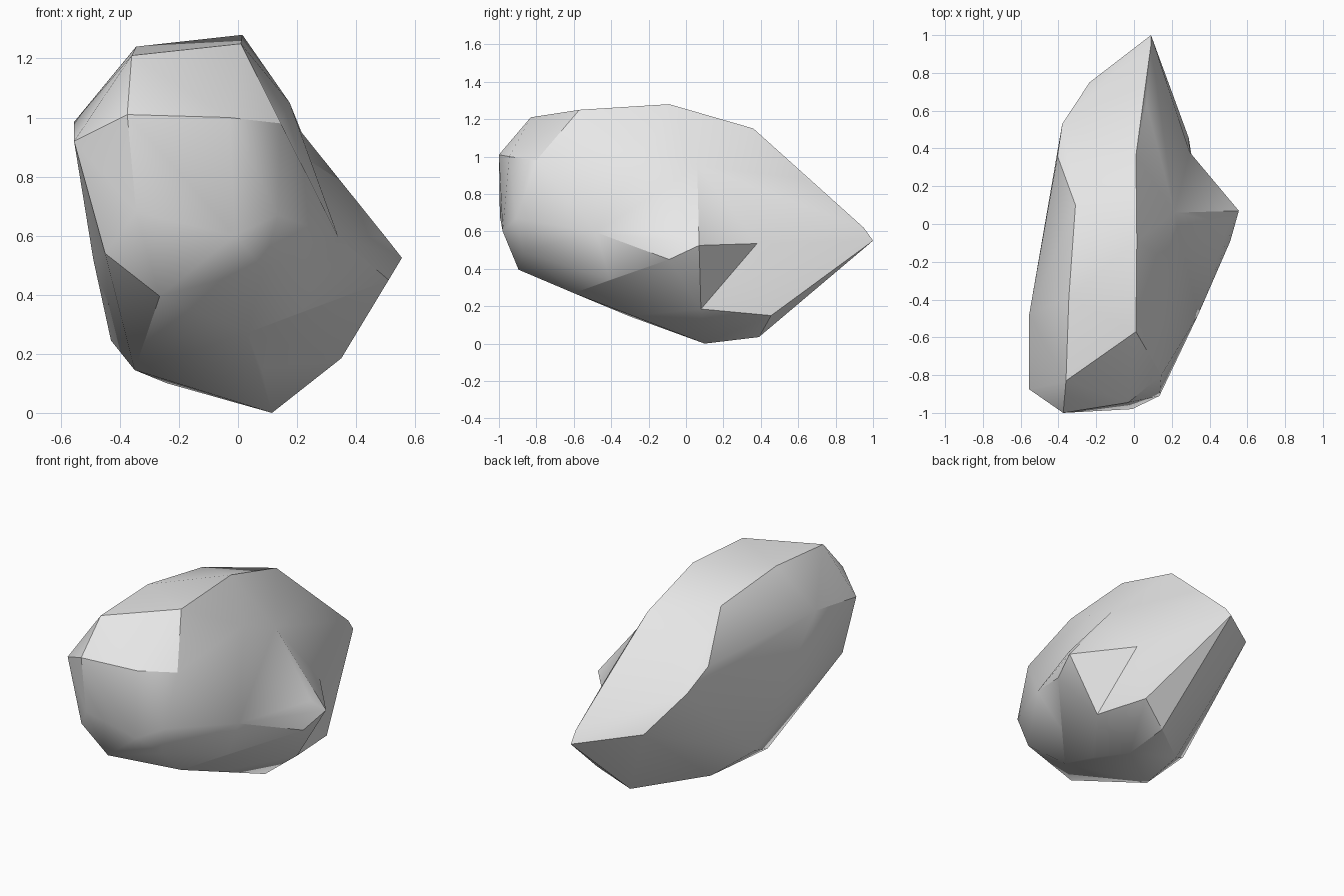
import bpy
import bmesh
import math

cube = bpy.data.objects.get("Cube")
if cube:
    bpy.data.objects.remove(cube, do_unlink=True)

# Single stone colour
stone = bpy.data.materials.new("stone grey")
stone.use_nodes = True
stone.diffuse_color = (.8, .8, .8, 1)
stone.node_tree.nodes["Principled BSDF"].inputs["Base Color"].default_value = stone.diffuse_color


def hull_object(name, *point_groups):
    """Wrap groups of corner points in a convex faceted block."""
    bm = bmesh.new()
    for group in point_groups:
        for corner in group:
            bm.verts.new(corner)
    result = bmesh.ops.convex_hull(bm, input=bm.verts, use_existing_faces=False)
    leftover = set(result["geom_interior"]) | set(result["geom_unused"])
    loose = [item for item in leftover if isinstance(item, bmesh.types.BMVert)]
    bmesh.ops.delete(bm, geom=loose, context="VERTS")
    bmesh.ops.recalc_face_normals(bm, faces=bm.faces)
    mesh = bpy.data.meshes.new(name)
    bm.to_mesh(mesh)
    bm.free()
    mesh.materials.append(stone)
    block = bpy.data.objects.new(name, mesh)
    bpy.context.collection.objects.link(block)
    return block


# Long crest running from the front cap to the pointed back
crest = [(.01, -.57, 1.25), (.015, -.09, 1.28), (.01, .36, 1.15),
         (.065, .64, .88), (.09, .95, .62), (.09, 1, .55)]
right_shoulder = [(-.36, -.83, 1.21), (-.345, -.39, 1.24), (-.31, .1, 1.17)]

# Blunt front cap
front_cap = [(-.375, -1, 1.01), (-.03, -.945, 1), (.145, -.8, .98),
             (.135, -.91, .67), (-.01, -.98, .6), (-.345, -.995, .68),
             (-.265, -.895, .395), (.085, -.87, .49)]

# Bulging flank on the -x side
right_flank = [(-.555, -.875, .92), (-.555, -.48, .985), (-.46, .05, .95),
               (-.405, .36, .92), (-.38, .53, .81), (-.235, .75, .6),
               (-.45, -.89, .54), (-.49, -.43, .52), (-.34, .3, .48)]

# Keel and undercut back
underside = [(-.32, -.55, .26), (-.35, -.3, .145), (-.43, -.06, .245),
             (-.24, .1, .1), (.03, -.6, .27), (.08, -.28, .15),
             (.115, .1, 0), (.11, .39, .035), (.29, .455, .15),
             (.12, .57, .21), (.14, .85, .505)]

# Corners where the spur grows out of the +x flank
flank_corner = (.34, -.48, .595)
upper_corner = (.215, .06, .95)
notch_corner = (.295, .38, .535)
lower_corner = (.35, .08, .185)
left_flank = [flank_corner, upper_corner, notch_corner, lower_corner]

rock = hull_object("rock", crest, right_shoulder, front_cap, right_flank,
                   underside, left_flank, [(.175, -.2, 1.05)])

# Projecting spur, with an undercut behind its tip
spur_tip = [(.555, .07, .525), (.5, 0, .595), (.51, -.09, .45)]
keel_anchors = [(.115, .1, 0), (.03, -.6, .27), (0, 0, .6)]
spur = hull_object("spur_cutter", spur_tip, left_flank, keel_anchors)

# Fuse spur and body into one surface
join = rock.modifiers.new("join spur", "BOOLEAN")
join.operation = "UNION"
join.solver = "EXACT"
join.object = spur
bpy.ops.object.select_all(action="DESELECT")
bpy.context.view_layer.objects.active = rock
rock.select_set(True)
bpy.ops.object.modifier_apply(modifier=join.name)
bpy.data.objects.remove(spur, do_unlink=True)

# Tidy the joint, then soften only the shallow facets
bm = bmesh.new()
bm.from_mesh(rock.data)
bmesh.ops.remove_doubles(bm, verts=bm.verts, dist=.005)
bmesh.ops.dissolve_limit(bm, angle_limit=math.radians(1), verts=bm.verts, edges=bm.edges)
bmesh.ops.triangulate(bm, faces=bm.faces)
bmesh.ops.recalc_face_normals(bm, faces=bm.faces)
bm.to_mesh(rock.data)
bm.free()
bpy.ops.object.shade_smooth_by_angle(angle=math.radians(30))
